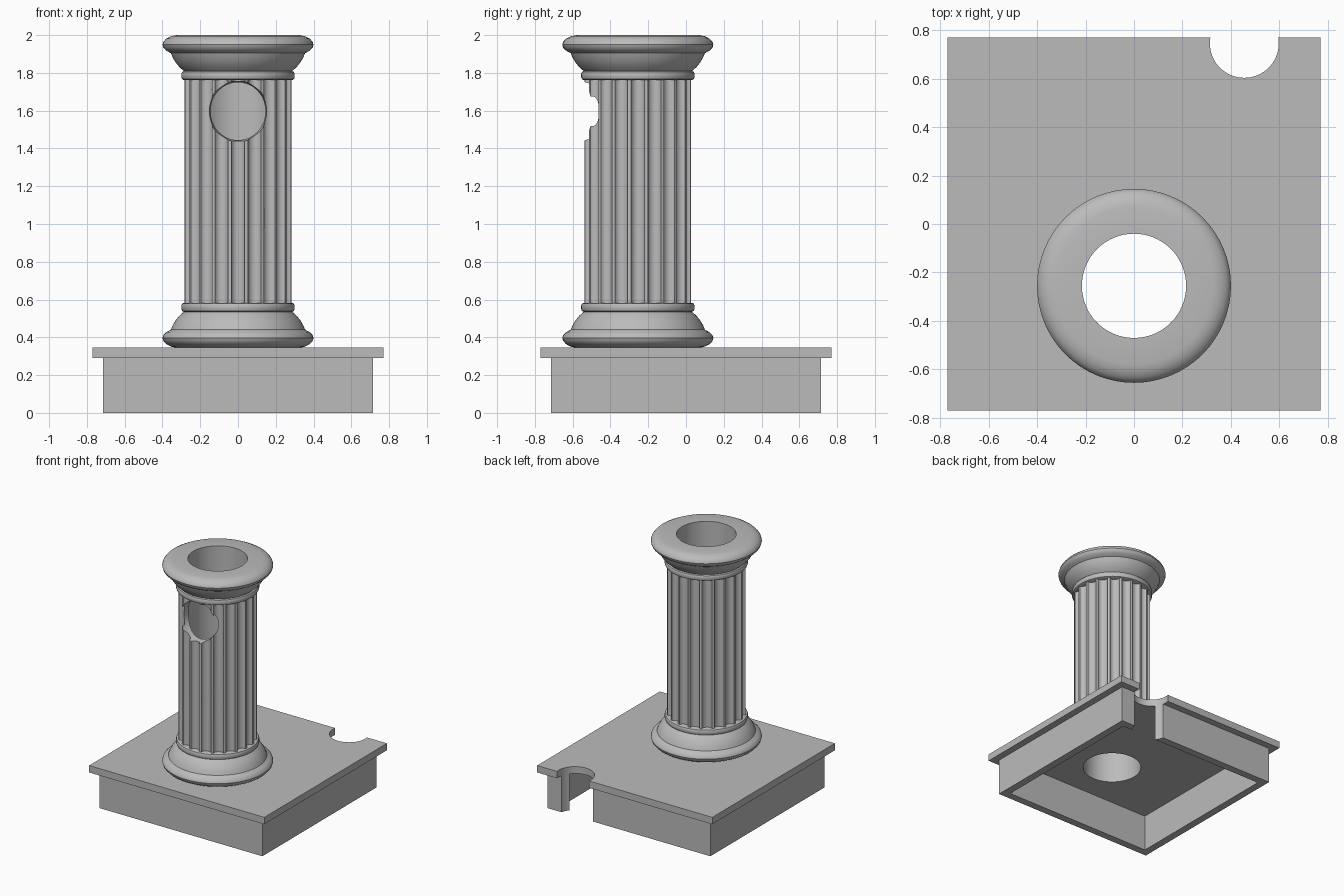
import bpy, bmesh, math

if "Cube" in bpy.data.objects:
    bpy.data.objects.remove(bpy.data.objects["Cube"])

CY = -0.255          # column axis
BORE = 0.215
stone = bpy.data.materials.new("grey stone")
stone.diffuse_color = (0.5, 0.5, 0.5, 1)
stone.use_nodes = True
stone.node_tree.nodes["Principled BSDF"].inputs["Base Color"].default_value = stone.diffuse_color


def finish(name, bm, smooth=False):
    bmesh.ops.recalc_face_normals(bm, faces=bm.faces)
    mesh = bpy.data.meshes.new(name)
    bm.to_mesh(mesh)
    bm.free()
    mesh.materials.append(stone)
    ob = bpy.data.objects.new(name, mesh)
    bpy.context.collection.objects.link(ob)
    if smooth:
        shade(ob)
    return ob


def shade(ob):
    bpy.ops.object.select_all(action='DESELECT')
    ob.select_set(True)
    bpy.context.view_layer.objects.active = ob
    bpy.ops.object.shade_smooth_by_angle(angle=math.radians(32))


def lathe(name, profile, steps=64):
    """Spin a closed (radius, z) profile around the column axis."""
    bm = bmesh.new()
    rings = []
    for i in range(steps):
        a = 2 * math.pi * i / steps
        rings.append([bm.verts.new((r * math.cos(a), CY + r * math.sin(a), z)) for r, z in profile])
    n = len(profile)
    for i in range(steps):
        p, q = rings[i], rings[(i + 1) % steps]
        for j in range(n):
            k = (j + 1) % n
            bm.faces.new((p[j], q[j], q[k], p[k]))
    return finish(name, bm, True)


def prism(name, loops, z0, z1):
    """Tube between two matching closed xy loops."""
    bm = bmesh.new()
    rings = [[bm.verts.new((x, y, z)) for x, y in lp]
             for lp, z in ((loops[0], z0), (loops[0], z1), (loops[1], z1), (loops[1], z0))]
    n = len(loops[0])
    for a in range(4):
        p, q = rings[a], rings[(a + 1) % 4]
        for i in range(n):
            k = (i + 1) % n
            bm.faces.new((p[i], p[k], q[k], q[i]))
    return finish(name, bm)


def cone(name, r1, r2, depth, loc, tilt=0.0, steps=64):
    bpy.ops.mesh.primitive_cone_add(vertices=steps, radius1=r1, radius2=r2, depth=depth,
                                    location=loc, rotation=(tilt, 0, 0))
    ob = bpy.context.object
    ob.name = name
    ob.data.materials.append(stone)
    ob.hide_render = True
    ob.hide_set(True)
    return ob


def cut(ob, cutter):
    m = ob.modifiers.new("cut", 'BOOLEAN')
    m.operation = 'DIFFERENCE'
    m.solver = 'EXACT'
    m.object = cutter
    bpy.context.view_layer.objects.active = ob
    bpy.ops.object.modifier_apply(modifier=m.name)


def square(h):
    return [(-h, -h), (h, -h), (h, h), (-h, h)]


# pedestal: overhanging slab on a hollow skirt
bm = bmesh.new()
bmesh.ops.create_cube(bm, size=1)
bmesh.ops.scale(bm, vec=(1.54, 1.54, 0.055), verts=bm.verts)
bmesh.ops.translate(bm, vec=(0, 0, 0.3175), verts=bm.verts)
slab = finish("pedestal_slab", bm)
skirt = prism("pedestal_skirt", [square(0.715), square(0.655)], 0, 0.29)

# round notch at the back edge, and the bore through the slab
notch = cone("notch_cutter", 0.142, 0.142, 1, (0.455, 0.745, 0.3))
bore = cone("bore_cutter", BORE, BORE, 1, (0, CY, 0.3))
cut(slab, notch)
cut(slab, bore)
cut(skirt, notch)
for ob in (slab, skirt):
    shade(ob)

# moulded base, mirrored as the capital
half = [(BORE, 0.345), (0.325, 0.345), (0.355, 0.351), (0.38, 0.364), (0.395, 0.38), (0.4, 0.396),
        (0.395, 0.412), (0.38, 0.427), (0.355, 0.441), (0.345, 0.465), (0.33, 0.49), (0.31, 0.515),
        (0.287, 0.535), (0.296, 0.54), (0.3, 0.55), (0.3, 0.568), (0.296, 0.578), (0.287, 0.583),
        (BORE, 0.583)]
lathe("column_base", half)
lathe("column_capital", [(r, 2.345 - z) for r, z in half])

# shaft with twenty concave flutes
outer, inner = [], []
FLUTES, STEPS, R, DEPTH = 20, 10, 0.285, 0.03
for f in range(FLUTES):
    mid = -math.pi / 2 + f * 2 * math.pi / FLUTES
    for s in range(STEPS + 1):
        t = math.cos(math.pi * (1 - s / STEPS))
        a = mid + t * math.radians(7.2)
        r = R - DEPTH * math.sqrt(max(0, 1 - t * t))
        outer.append((r * math.cos(a), CY + r * math.sin(a)))
        inner.append((BORE * math.cos(a), CY + BORE * math.sin(a)))
shaft = prism("fluted_shaft", [outer, inner], 0.583, 1.762)

# flared round hole in the front of the shaft
hole = cone("hole_cutter", 0.17, 0.137, 0.25, (0, -0.475, 1.597), -math.pi / 2)
cut(shaft, hole)
shade(shaft)
